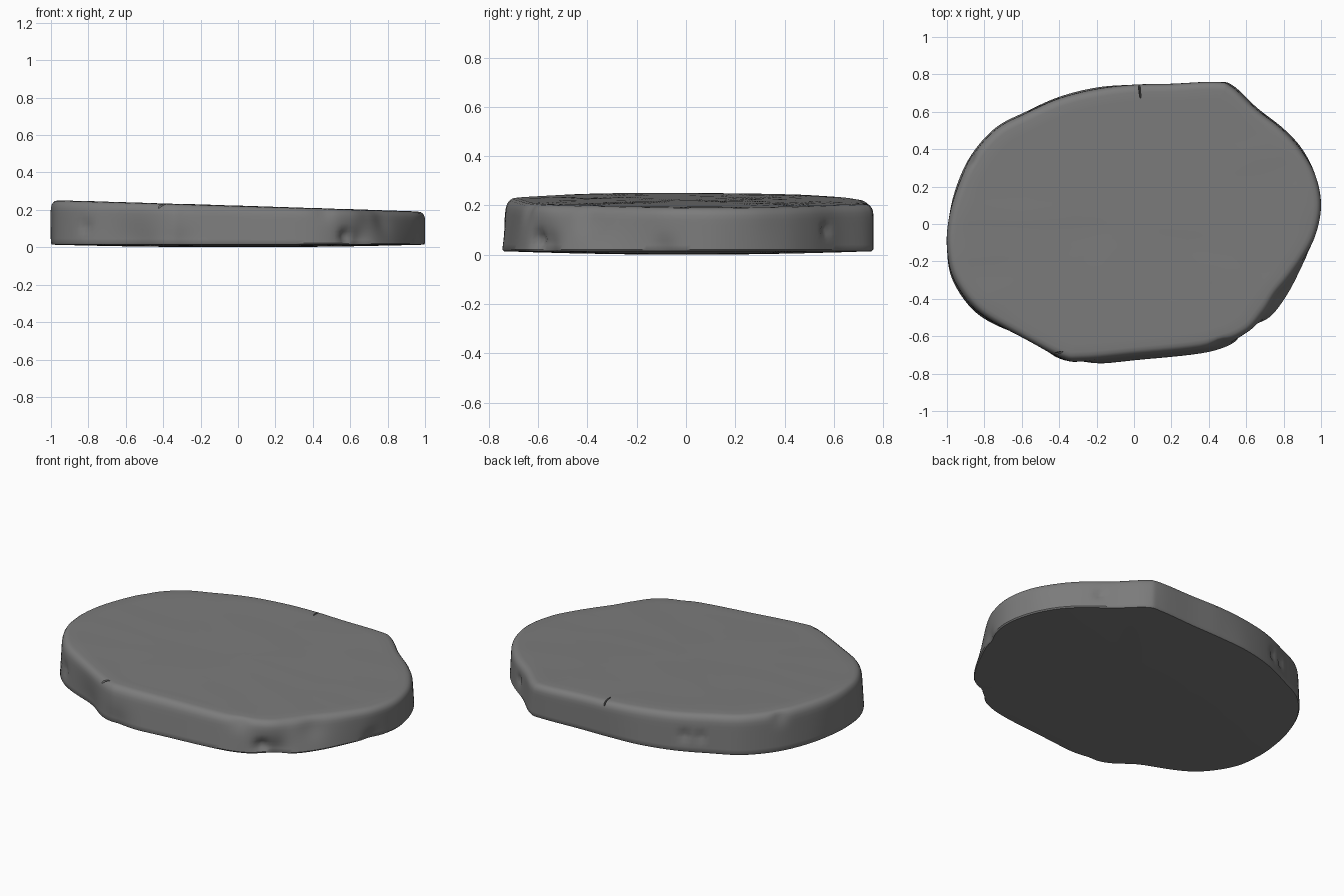
import bpy, bmesh, math
from mathutils import Vector, noise

if "Cube" in bpy.data.objects:
    bpy.data.objects.remove(bpy.data.objects["Cube"])

stone_grey = bpy.data.materials.new("stone grey")
stone_grey.use_nodes = True
GREY = (0.2, 0.2, 0.2, 1)
stone_grey.diffuse_color = GREY
stone_grey.node_tree.nodes["Principled BSDF"].inputs["Base Color"].default_value = GREY

# Slab footprint, counter-clockwise from the left tip: x, y, inward lean of the wall
OUTLINE = [(1, .1, 0), (.97, .26, 0), (.9, .4, .01), (.8, .51, .01), (.66, .62, .01),
           (.53, .74, .01), (.44, .76, 0), (.2, .75, 0), (0, .745, 0), (-.2, .73, .01),
           (-.4, .68, .01), (-.58, .6, .01), (-.74, .515, .01), (-.87, .37, .01),
           (-.95, .2, .01), (-.99, .03, 0), (-1, -.13, 0), (-.97, -.3, .01),
           (-.85, -.47, .015), (-.65, -.59, .01), (-.4, -.73, .02), (-.27, -.755, .03),
           (0, -.73, .03), (.4, -.685, .03), (.6, -.6, .02), (.72, -.51, .045),
           (.82, -.38, .05), (.91, -.2, .015), (.97, -.06, 0)]
STEPS = 8

# Worn hollows in the wall: centre, radius, depth
DENTS = [((.58, -.61, .06), .035, .035), ((.65, -.57, .03), .07, .03),
         ((.72, .57, .1), .022, .02), ((-.82, -.49, .11), .035, .015),
         ((-.55, -.64, .01), .13, .025), ((-.3, -.75, .01), .09, .02),
         ((.8, -.41, .15), .07, .015), ((-.45, .66, .11), .025, .02),
         ((-.53, .62, .11), .02, .02), ((-.88, .35, .22), .04, .015),
         ((.47, -.66, .2), .05, .02), ((.97, -.1, .02), .05, .015)]

# Cracks over the top edge: x, y, turn, half length
CRACKS = [(.03, .72, 95, .06), (-.89, .345, 160, .035), (-.41, -.69, 15, .04),
          (.87, -.26, 35, .04), (.45, -.65, 60, .035)]


def top_height(x):
    return .221 - .031 * x


def spline(a, b, c, d, t):
    """Smooth blend from b to c."""
    return .5 * (2 * b + (c - a) * t + (2 * a - 5 * b + 4 * c - d) * t * t
                 + (3 * b - a - 3 * c + d) * t ** 3)


pts = [Vector(p) for p in OUTLINE]
n = len(pts)
rim = [spline(pts[i - 1], pts[i], pts[(i + 1) % n], pts[(i + 2) % n], s / STEPS)
       for i in range(n) for s in range(STEPS)]
count = len(rim)


def inward(i):
    t = rim[(i + 1) % count] - rim[i - 1]
    return Vector((-t.y, t.x, 0)).normalized()


def wall_ring(frac, inset):
    """One ring of the wall, at a share of the local thickness."""
    ring = []
    for i, p in enumerate(rim):
        nrm = inward(i)
        base = Vector((p.x, p.y, 0))
        co = base + nrm * (inset + p.z * frac)
        co.z = .014 + (top_height(co.x) - .014) * frac
        for centre, radius, depth in DENTS:
            d = (co - Vector(centre)).length
            co += nrm * depth * math.exp(-(d / radius) ** 2)
        ring.append(co)
    return ring


def face_ring(edge, scale, top):
    """One ring across the top or the underside, shrunk towards the middle."""
    ring = []
    for p in edge:
        x, y = p.x * scale, p.y * scale
        if top:
            z = top_height(x) + .003 * noise.noise(Vector((x * 2.5, y * 6, 0)))
        else:
            z = .014 * scale * scale
        ring.append(Vector((x, y, z)))
    return ring


# Stone slab: underside, wall, rounded upper edge and sloping top
wall = [wall_ring(f, inset) for f, inset in
        [(0, .006), (.04, 0), (.14, 0), (.25, 0), (.37, 0), (.48, 0), (.6, 0),
         (.72, 0), (.82, .001), (.89, .005), (.95, .013), (.985, .024), (1, .042)]]
rings = [face_ring(wall[0], s, False) for s in (.3, .6, .85)] + wall
rings += [face_ring(wall[-1], s, True) for s in (.93, .8, .65, .5, .35, .2, .08)]

bm = bmesh.new()
loops = [[bm.verts.new(co) for co in ring] for ring in rings]
for low, high in zip(loops, loops[1:]):
    for i in range(count):
        j = (i + 1) % count
        bm.faces.new((low[i], low[j], high[j], high[i]))
bm.faces.new(loops[0][::-1])
bm.faces.new(loops[-1])
bmesh.ops.recalc_face_normals(bm, faces=bm.faces)
mesh = bpy.data.meshes.new("stone_slab")
bm.to_mesh(mesh)
bm.free()
mesh.materials.append(stone_grey)
slab = bpy.data.objects.new("stone_slab", mesh)
bpy.context.collection.objects.link(slab)

# Thin cutters carve the cracks
cutters = []
for x, y, turn, half in CRACKS:
    bpy.ops.mesh.primitive_ico_sphere_add(subdivisions=1, radius=1,
                                          location=(x, y, top_height(x) - .005),
                                          rotation=(0, 0, math.radians(turn)))
    cutter = bpy.context.object
    cutter.name = "crack_cutter"
    cutter.scale = (half, .006, .03)
    cutter.hide_render = True
    cutter.data.materials.append(stone_grey)
    cutters.append(cutter)
    mod = slab.modifiers.new("crack", "BOOLEAN")
    mod.operation = "DIFFERENCE"
    mod.solver = "EXACT"
    mod.object = cutter

bpy.ops.object.select_all(action="DESELECT")
slab.select_set(True)
bpy.context.view_layer.objects.active = slab
for mod in list(slab.modifiers):
    bpy.ops.object.modifier_apply(modifier=mod.name)
for cutter in cutters:
    bpy.data.objects.remove(cutter)
bpy.ops.object.shade_smooth_by_angle(angle=math.radians(40))
